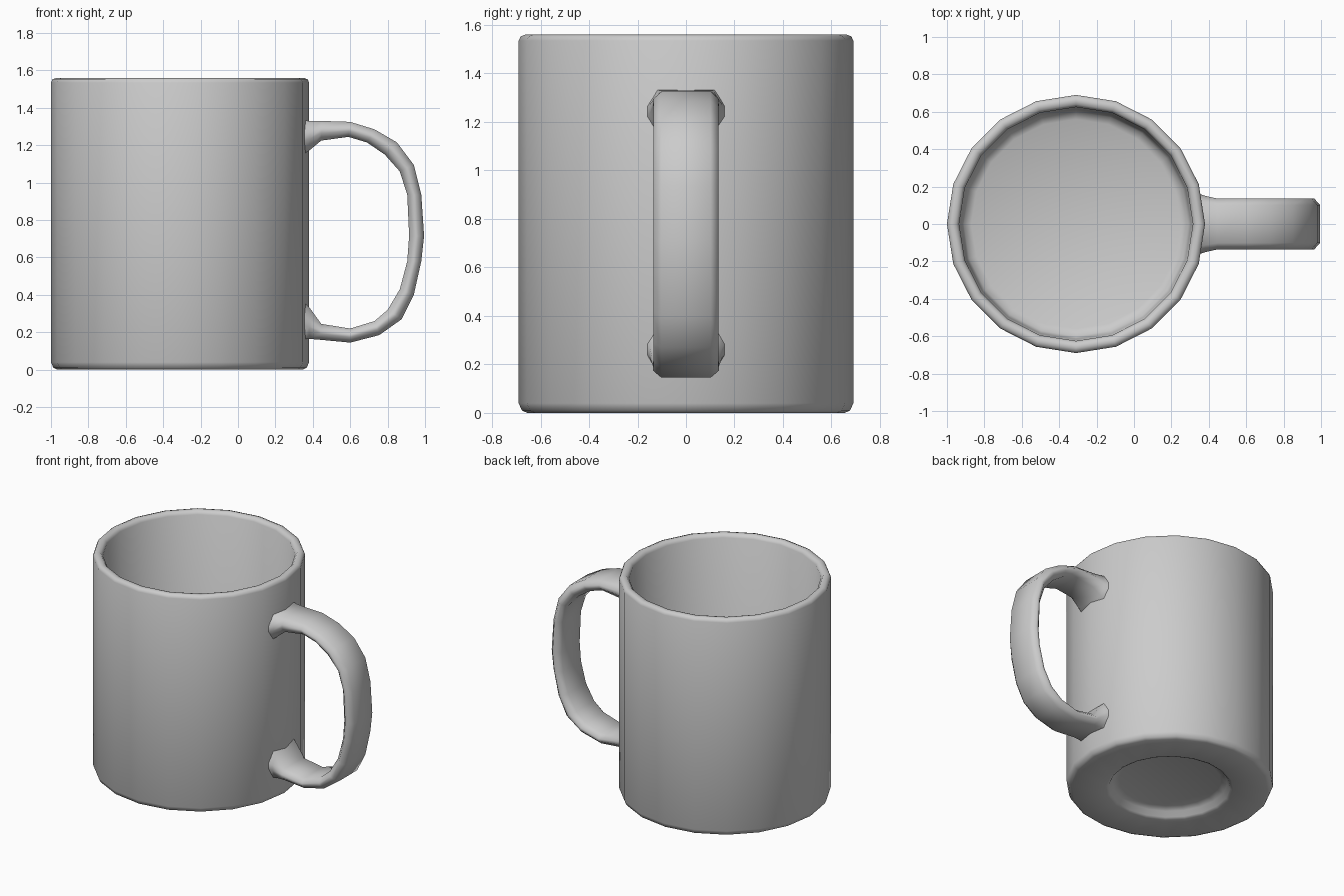
import bpy, bmesh, math

CX, SIDES = -0.31, 20


def finish(name, bm, angle):
    bmesh.ops.recalc_face_normals(bm, faces=bm.faces)
    me = bpy.data.meshes.new(name)
    bm.to_mesh(me)
    bm.free()
    ob = bpy.data.objects.new(name, me)
    bpy.context.collection.objects.link(ob)
    bpy.ops.object.select_all(action='DESELECT')
    ob.select_set(True)
    bpy.context.view_layer.objects.active = ob
    bpy.ops.object.shade_smooth_by_angle(angle=math.radians(angle))
    return ob


def skin(name, rings, angle):
    """Bridge successive closed rings of points and cap both ends."""
    bm = bmesh.new()
    loops = [[bm.verts.new(p) for p in r] for r in rings]
    n = len(loops[0])
    for a, b in zip(loops, loops[1:]):
        for i in range(n):
            j = (i + 1) % n
            bm.faces.new((a[i], a[j], b[j], b[i]))
    bm.faces.new(loops[0])
    bm.faces.new(loops[-1])
    return finish(name, bm, angle)


# mug body: recessed foot, outer wall, rounded rim, inner wall and floor
profile = [(0.34, 0.06), (0.385, 0.045), (0.405, 0.01), (0.425, 0.0),
           (0.655, 0.0), (0.677, 0.01), (0.69, 0.04), (0.69, 1.535),
           (0.682, 1.553), (0.662, 1.56), (0.64, 1.556), (0.625, 1.535),
           (0.615, 0.17), (0.60, 0.13), (0.56, 0.11)]
rings = [[(CX + r * math.cos(2 * math.pi * i / SIDES),
           r * math.sin(2 * math.pi * i / SIDES), z) for i in range(SIDES)]
         for r, z in profile]
skin("mug_body", rings, 60)

# handle: outer x, z / inner x, z / half width, flared where it meets the wall
stations = [
    (0.335, 1.335, 0.335, 1.14, 0.165), (0.38, 1.33, 0.385, 1.175, 0.15),
    (0.445, 1.33, 0.445, 1.225, 0.136), (0.60, 1.325, 0.59, 1.245, 0.135),
    (0.73, 1.285, 0.69, 1.215, 0.135), (0.85, 1.215, 0.785, 1.15, 0.135),
    (0.94, 1.095, 0.865, 1.06, 0.135), (0.98, 0.935, 0.905, 0.935, 0.135),
    (0.995, 0.715, 0.915, 0.715, 0.135), (0.98, 0.58, 0.905, 0.58, 0.135),
    (0.94, 0.40, 0.865, 0.43, 0.135), (0.875, 0.27, 0.80, 0.32, 0.135),
    (0.755, 0.185, 0.73, 0.26, 0.135), (0.60, 0.145, 0.60, 0.22, 0.135),
    (0.44, 0.16, 0.445, 0.245, 0.136), (0.38, 0.165, 0.38, 0.335, 0.15),
    (0.335, 0.165, 0.335, 0.375, 0.165)]
# cross-section: (side, depth from outer face to inner face), corners cut
section = [(-0.75, 0), (0.75, 0), (1, 0.38), (1, 0.62),
           (0.75, 1), (-0.75, 1), (-1, 0.62), (-1, 0.38)]
rings = [[(xo + (xi - xo) * t, w * s, zo + (zi - zo) * t) for s, t in section]
         for xo, zo, xi, zi, w in stations]
skin("handle", rings, 60)
